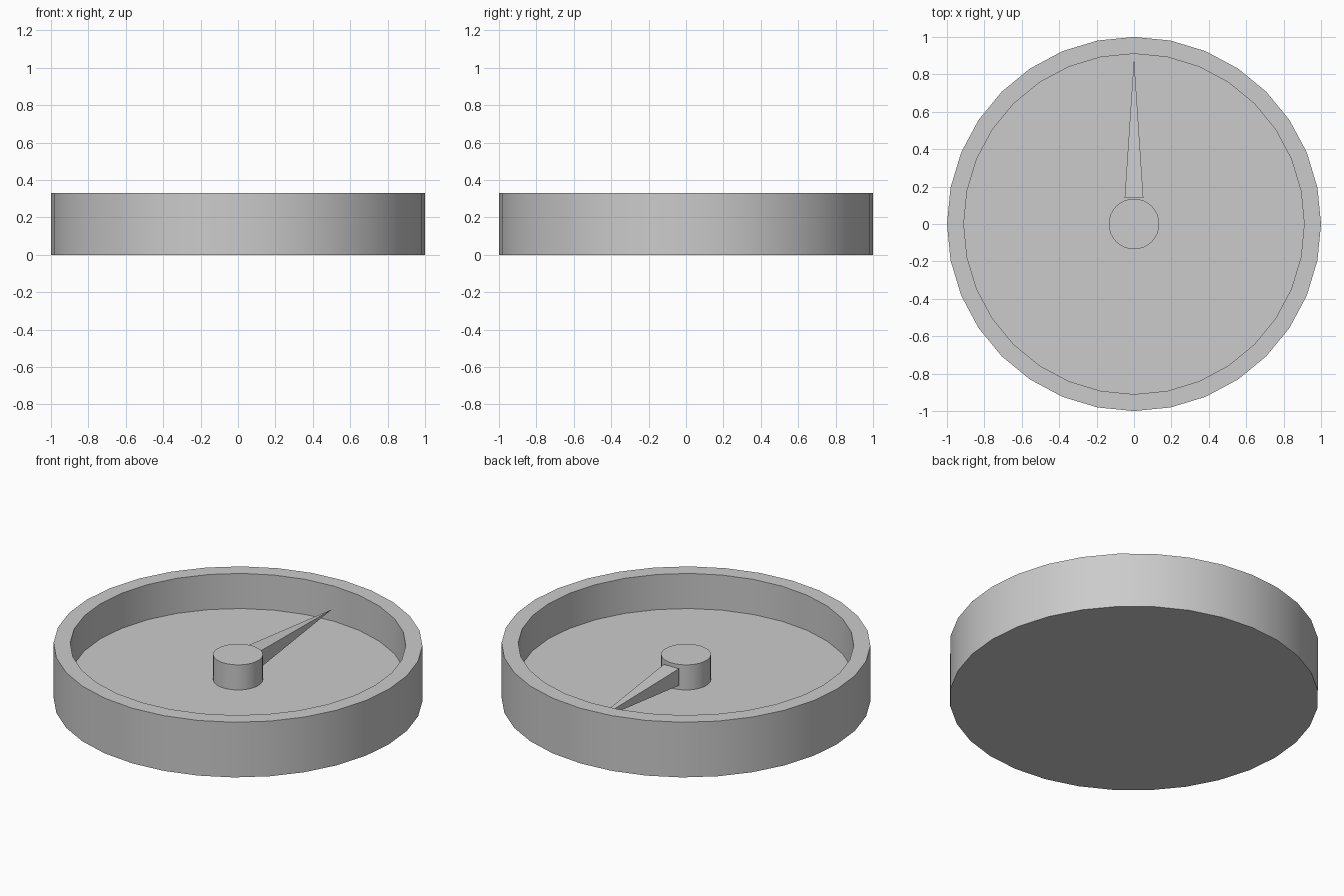
import bpy
from math import cos, sin, pi, radians

if "Cube" in bpy.data.objects:
    bpy.data.objects.remove(bpy.data.objects["Cube"])

SIDES = 32


def make_object(name, verts, faces):
    mesh = bpy.data.meshes.new(name)
    mesh.from_pydata(verts, [], faces)
    mesh.update()
    obj = bpy.data.objects.new(name, mesh)
    bpy.context.collection.objects.link(obj)
    return obj


def lathe(name, profile):
    """Turn (radius, z) points about z, with flat caps on both ends."""
    verts = [(r * cos(2 * pi * i / SIDES), r * sin(2 * pi * i / SIDES), z)
             for r, z in profile for i in range(SIDES)]
    faces = []
    for k in range(len(profile) - 1):
        a, b = k * SIDES, (k + 1) * SIDES
        for i in range(SIDES):
            j = (i + 1) % SIDES
            faces.append((a + i, a + j, b + j, b + i))
    faces.append(tuple(reversed(range(SIDES))))
    last = (len(profile) - 1) * SIDES
    faces.append(tuple(range(last, last + SIDES)))
    obj = make_object(name, verts, faces)
    bpy.ops.object.select_all(action='DESELECT')
    obj.select_set(True)
    bpy.context.view_layer.objects.active = obj
    bpy.ops.object.shade_smooth_by_angle(angle=radians(30))
    return obj


# Round case: outer wall, rim, inner wall and recessed dial floor
lathe("dial_case", [(1, 0), (1, 0.33), (0.91, 0.33), (0.91, 0.12)])

# Central hub standing on the floor
lathe("hub", [(0.135, 0.12), (0.135, 0.27)])

# Needle: a long four-sided pyramid pointing to +y
w, y0, zc = 0.05, 0.138, 0.2
make_object("needle",
            [(-w, y0, zc - w), (w, y0, zc - w), (w, y0, zc + w), (-w, y0, zc + w),
             (0, 0.89, zc)],
            [(0, 1, 2, 3), (1, 0, 4), (2, 1, 4), (3, 2, 4), (0, 3, 4)])
